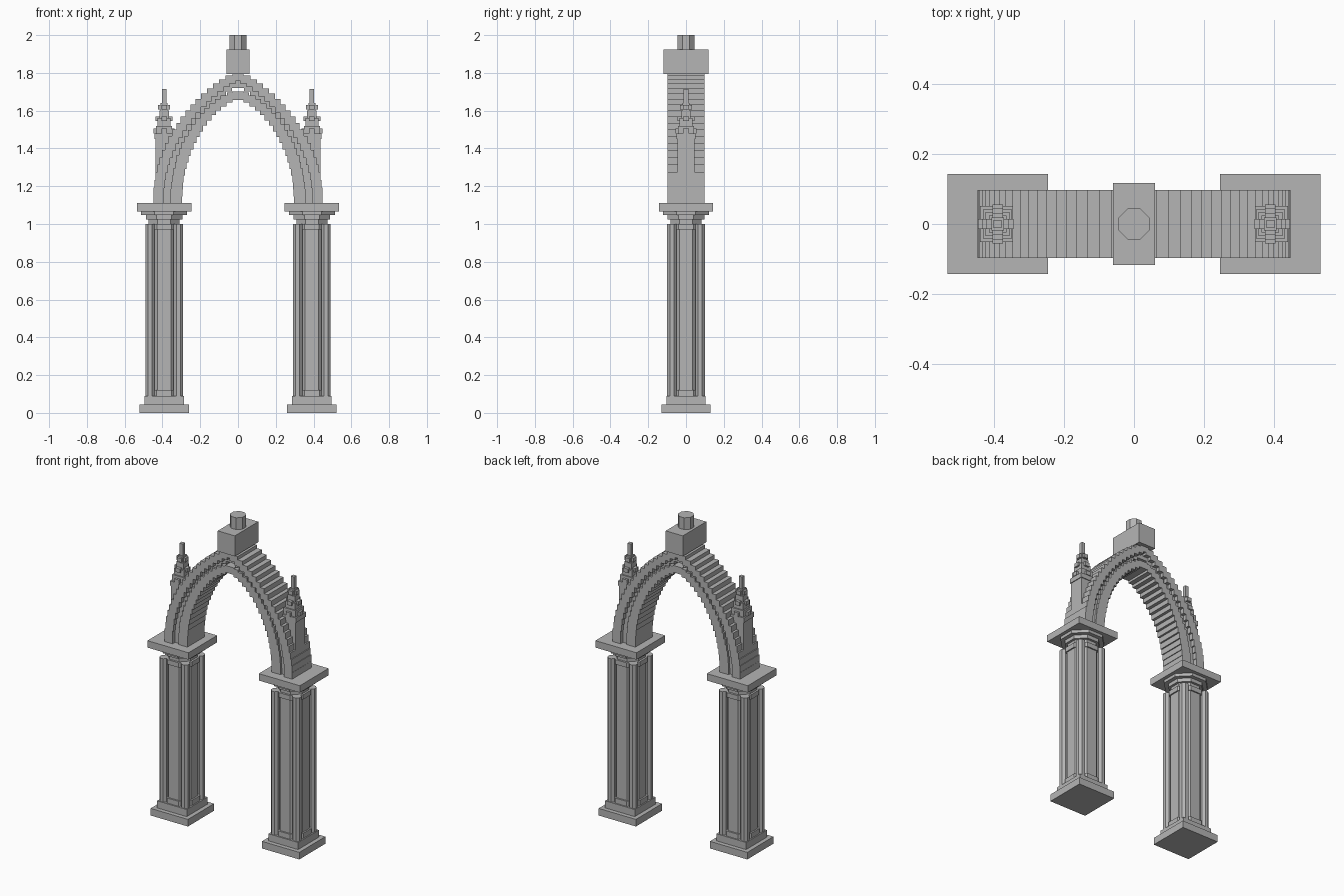
import bpy, bmesh, math
from mathutils import Matrix, Vector

if "Cube" in bpy.data.objects:
    bpy.data.objects.remove(bpy.data.objects["Cube"], do_unlink=True)

stone = bpy.data.materials.new("grey_stone")
stone.use_nodes = True
GREY = (0.46, 0.46, 0.46, 1)
stone.diffuse_color = GREY
stone.node_tree.nodes["Principled BSDF"].inputs["Base Color"].default_value = GREY

PIER_X = 0.391


def box(bm, x, y, z, w, d, h):
    """Box centred on x, y, z."""
    m = Matrix.Translation((x, y, z)) @ Matrix.Diagonal((w, d, h, 1))
    bmesh.ops.create_cube(bm, size=1, matrix=m)


def block(bm, x, half, z0, z1):
    """Square block between two heights."""
    box(bm, x, 0, (z0 + z1) / 2, 2 * half, 2 * half, z1 - z0)


def octagon(bm, x, y, apothem, z0, z1, top=None):
    """Eight-sided drum with flat sides facing the axes."""
    k = 1 / math.cos(math.pi / 8)
    m = Matrix.Translation((x, y, (z0 + z1) / 2)) @ Matrix.Rotation(math.pi / 8, 4, 'Z')
    bmesh.ops.create_cone(bm, cap_ends=True, segments=8, radius1=apothem * k,
                          radius2=(top or apothem) * k, depth=z1 - z0, matrix=m)


def finish(bm, name):
    mesh = bpy.data.meshes.new(name)
    bm.to_mesh(mesh)
    bm.free()
    mesh.materials.append(stone)
    ob = bpy.data.objects.new(name, mesh)
    bpy.context.collection.objects.link(ob)


def pier(x, side):
    # stepped plinth
    bm = bmesh.new()
    block(bm, x, 0.131, 0, 0.045)
    block(bm, x, 0.104, 0.045, 0.09)
    finish(bm, side + "_plinth")

    # octagonal core with base ring and neck ring
    bm = bmesh.new()
    octagon(bm, x, 0, 0.086, 0.09, 1.0)
    octagon(bm, x, 0, 0.096, 0.09, 0.122)
    octagon(bm, x, 0, 0.094, 0.97, 1.0)
    finish(bm, side + "_column_core")

    # slender corner shafts
    bm = bmesh.new()
    for sx in (-1, 1):
        for sy in (-1, 1):
            octagon(bm, x + sx * 0.075, sy * 0.075, 0.025, 0.09, 1.0)
    finish(bm, side + "_corner_shafts")

    # stepped capital and slab
    bm = bmesh.new()
    octagon(bm, x, 0, 0.082, 1.0, 1.025)
    octagon(bm, x, 0, 0.097, 1.025, 1.048)
    octagon(bm, x, 0, 0.122, 1.048, 1.068)
    block(bm, x, 0.144, 1.067, 1.111)
    finish(bm, side + "_capital")


def pinnacle(x, side):
    # square shaft, collar and tapering spire
    bm = bmesh.new()
    tiers = [(0.046, 1.11, 1.45), (0.051, 1.45, 1.48), (0.042, 1.48, 1.52),
             (0.034, 1.52, 1.56), (0.025, 1.56, 1.6), (0.018, 1.6, 1.64),
             (0.012, 1.64, 1.715)]
    for half, z0, z1 in tiers:
        block(bm, x, half, z0, z1)
    # leaf-like projections on each face
    for reach, z in ((0.056, 1.492), (0.045, 1.557), (0.032, 1.618)):
        box(bm, x, 0, z, 2 * reach, 0.03, 0.025)
        box(bm, x, 0, z, 0.03, 2 * reach, 0.025)
    finish(bm, side + "_pinnacle")


def rib(name, a, apex, power, w, depth, h, step):
    """Pointed arch made of upright blocks spaced evenly along its curve."""
    z0 = 1.11 + h / 2
    bm = bmesh.new()
    last = None
    for i in range(801):
        t = math.pi / 2 * i / 800
        p = Vector((a * max(math.cos(t), 0) ** power, z0 + (apex - z0) * math.sin(t)))
        if last is None or (p - last).length >= step or i == 800:
            last = p
            for s in ((-1, 1) if p.x > 0.001 else (1,)):
                box(bm, s * p.x, 0, p.y, w, 2 * depth, h)
    finish(bm, name)


for sign, side in ((1, "left"), (-1, "right")):
    pier(sign * PIER_X, side)
    pinnacle(sign * PIER_X, side)

rib("outer_arch", 0.42, 1.782, 1.6, 0.056, 0.097, 0.042, 0.04)
rib("middle_arch", 0.376, 1.752, 1.5, 0.062, 0.072, 0.04, 0.038)
rib("inner_arch", 0.327, 1.682, 1.3, 0.062, 0.085, 0.038, 0.036)

# keystone and finial at the crown
bm = bmesh.new()
box(bm, 0, 0, 1.86, 0.12, 0.236, 0.13)
finish(bm, "keystone")
bm = bmesh.new()
octagon(bm, 0, 0, 0.044, 1.925, 2.0)
finish(bm, "finial")
